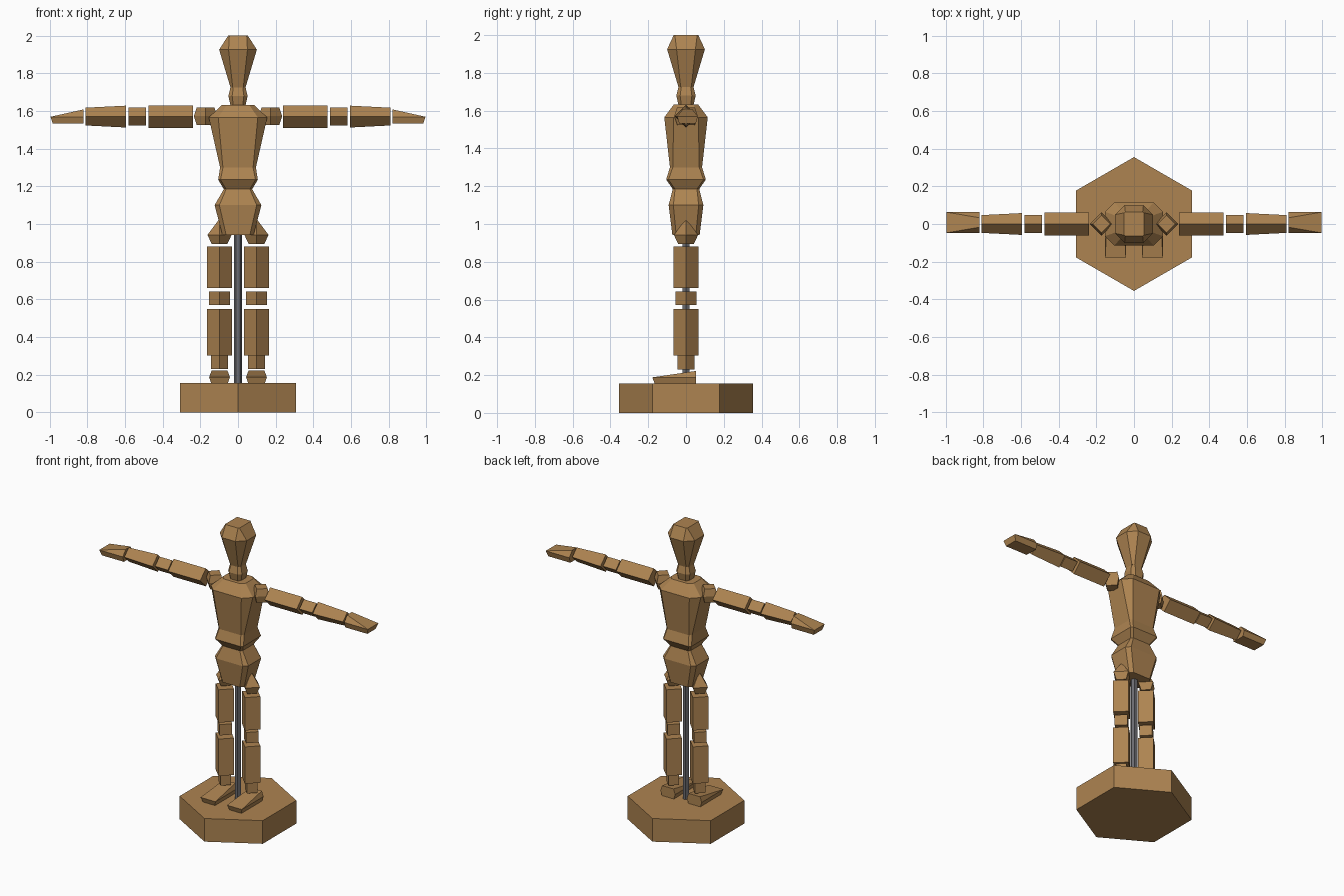
import bpy, bmesh, math
from mathutils import Matrix, Vector

if "Cube" in bpy.data.objects:
    bpy.data.objects.remove(bpy.data.objects["Cube"], do_unlink=True)


def material(name, rgb):
    m = bpy.data.materials.new(name)
    m.use_nodes = True
    m.diffuse_color = (*rgb, 1)
    m.node_tree.nodes["Principled BSDF"].inputs["Base Color"].default_value = (*rgb, 1)
    return m


WOOD = material("warm wood", (0.42, 0.23, 0.082))
METAL = material("grey metal", (0.15, 0.15, 0.165))


def loft(name, rings, mat=WOOD, matrix=Matrix()):
    """Skin a stack of rings with equal point counts and cap both ends."""
    bm = bmesh.new()
    vr = [[bm.verts.new(matrix @ Vector(p)) for p in ring] for ring in rings]
    n = len(vr[0])
    for a, b in zip(vr, vr[1:]):
        for i in range(n):
            j = (i + 1) % n
            bm.faces.new((a[i], a[j], b[j], b[i]))
    bm.faces.new(vr[0][::-1])
    bm.faces.new(vr[-1])
    bmesh.ops.remove_doubles(bm, verts=bm.verts, dist=0.0005)
    bmesh.ops.recalc_face_normals(bm, faces=bm.faces)
    mesh = bpy.data.meshes.new(name)
    bm.to_mesh(mesh)
    bm.free()
    mesh.materials.append(mat)
    ob = bpy.data.objects.new(name, mesh)
    bpy.context.collection.objects.link(ob)
    return ob


def ngon(r, z, n=4, turn=0.0):
    return [(r * math.cos(turn + math.tau * i / n), r * math.sin(turn + math.tau * i / n), z)
            for i in range(n)]


def chamfered(z, hx, hy, c):
    """Rectangle with cut corners."""
    return [(hx, c - hy, z), (hx, hy - c, z), (hx - c, hy, z), (c - hx, hy, z),
            (-hx, hy - c, z), (-hx, c - hy, z), (c - hx, -hy, z), (hx - c, -hy, z)]


def turned(name, profile, matrix, n=4):
    """Faceted peg from (height, radius) pairs."""
    return loft(name, [ngon(r, z, n) for z, r in profile], matrix=matrix)


def paddle(name, length, width, heights, top_width, matrix):
    """Wedge with a flat sole and a top sloping to the tip at -y."""
    mid, top = heights
    w, t = width, top_width

    def quad(wb, wf, yf, zb, zf):
        return [(wb, 0, zb), (-wb, 0, zb), (-wf, -yf, zf), (wf, -yf, zf)]
    return loft(name, [quad(w * 0.8, w * 0.8, length - 0.012, 0, 0),
                       quad(w, w, length, mid, mid),
                       quad(t, w, length, top, mid)], matrix=matrix)


# Stand
loft("base", [ngon(0.355, z, 6, math.pi / 2) for z in (0, 0.155)])
loft("support_rod", [ngon(0.021, z, 6) for z in (0.15, 0.96)], METAL)

# Head, neck and body
loft("head", [chamfered(1.725, 0.04, 0.04, 0.012),
              chamfered(1.925, 0.1, 0.1, 0.05),
              chamfered(2.0, 0.052, 0.065, 0.006)])
loft("neck", [chamfered(1.63, 0.04, 0.04, 0.015),
              chamfered(1.68, 0.051, 0.051, 0.02),
              chamfered(1.725, 0.04, 0.04, 0.015)])
loft("chest", [chamfered(1.235, 0.105, 0.105, 0.012),
               chamfered(1.3, 0.095, 0.085, 0.015),
               chamfered(1.565, 0.155, 0.115, 0.05),
               chamfered(1.632, 0.085, 0.065, 0.025)])
loft("waist", [chamfered(1.185, 0.075, 0.07, 0.012),
               chamfered(1.235, 0.105, 0.105, 0.012)])
loft("pelvis", [chamfered(0.942, 0.083, 0.072, 0.02),
                chamfered(1.1, 0.124, 0.092, 0.025),
                chamfered(1.185, 0.075, 0.07, 0.012)])

# Limbs on both sides
ARM_Z, LEG_X = 1.57, 0.098
for side, s in (("left", 1), ("right", -1)):
    leg = Matrix.Translation((s * LEG_X, 0, 0))
    for part, profile in {
        "hip": ((0.895, 0.042), (0.942, 0.064), (1.02, 0.006)),
        "thigh": ((0.66, 0.067), (0.88, 0.067)),
        "knee": ((0.57, 0.055), (0.642, 0.055)),
        "shin": ((0.303, 0.067), (0.55, 0.067)),
        "ankle": ((0.23, 0.045), (0.303, 0.045)),
    }.items():
        turned(f"{side}_{part}", profile, leg)
    paddle(f"{side}_foot", 0.23, 0.055, (0.033, 0.067), 0.042,
           Matrix.Translation((s * LEG_X, 0.052, 0.155)))

    turned(f"{side}_shoulder", ((1.525, 0.047), (1.572, 0.062), (1.618, 0.047)),
           Matrix.Translation((s * 0.172, 0, 0)))
    arm = Matrix.Translation((0, 0, ARM_Z)) @ Matrix.Rotation(s * math.pi / 2, 4, "Y")
    for part, profile in {
        "upper_arm": ((0.238, 0.06), (0.476, 0.06)),
        "elbow": ((0.487, 0.047), (0.582, 0.047)),
        "forearm": ((0.593, 0.058), (0.81, 0.047)),
    }.items():
        turned(f"{side}_{part}", profile, arm)
    paddle(f"{side}_hand", 0.175, 0.055, (0.037, 0.076), 0.025,
           Matrix.Translation((s * 0.82, 0.008, 1.532))
           @ Matrix.Rotation(s * math.pi / 2, 4, "Z"))
